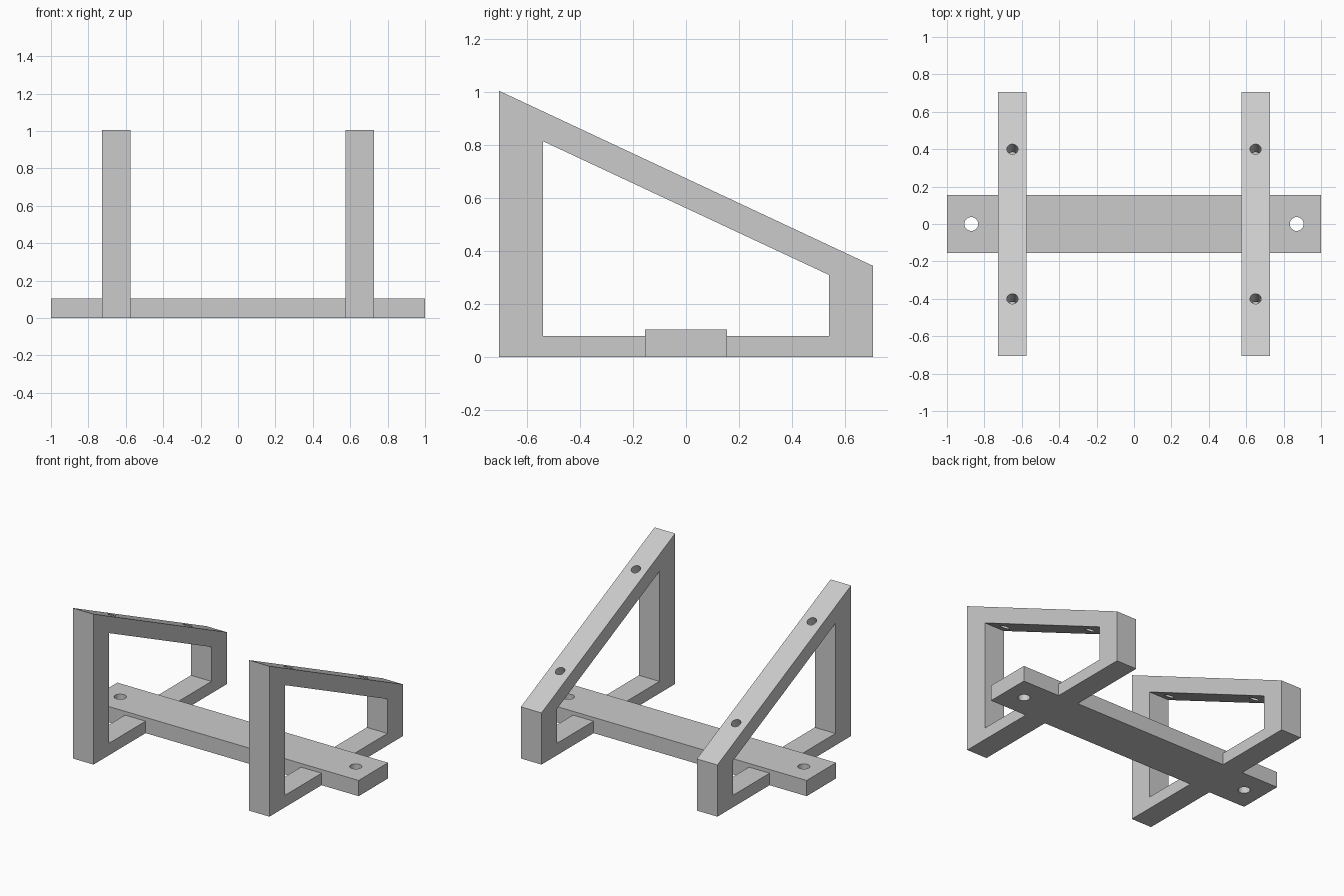
import bpy
import bmesh
import math
from mathutils import Vector, Matrix

if "Cube" in bpy.data.objects:
    bpy.data.objects.remove(bpy.data.objects["Cube"], do_unlink=True)

grey = bpy.data.materials.new("plain grey")
grey.use_nodes = True
grey.diffuse_color = (0.6, 0.6, 0.6, 1)
grey.node_tree.nodes["Principled BSDF"].inputs["Base Color"].default_value = (0.6, 0.6, 0.6, 1)


def add_object(name, bm):
    bmesh.ops.recalc_face_normals(bm, faces=bm.faces)
    mesh = bpy.data.meshes.new(name)
    bm.to_mesh(mesh)
    bm.free()
    mesh.materials.append(grey)
    obj = bpy.data.objects.new(name, mesh)
    bpy.context.collection.objects.link(obj)
    return obj


def prism(name, profile, x0, x1):
    """Extrude a side profile of (y, z) points from x0 to x1."""
    bm = bmesh.new()
    face = bm.faces.new([bm.verts.new((x0, y, z)) for y, z in profile])
    new = bmesh.ops.extrude_face_region(bm, geom=[face])["geom"]
    bmesh.ops.translate(bm, vec=(x1 - x0, 0, 0),
                        verts=[v for v in new if isinstance(v, bmesh.types.BMVert)])
    return add_object(name, bm)


def drill(name, centre, radius, depth, tilt=0):
    """Cylinder cutter whose axis leans from vertical about x."""
    bm = bmesh.new()
    place = Matrix.Translation(centre) @ Matrix.Rotation(tilt, 4, 'X')
    bmesh.ops.create_cone(bm, cap_ends=True, segments=32, radius1=radius,
                          radius2=radius, depth=depth, matrix=place)
    cutter = add_object(name, bm)
    cutter.hide_render = True
    return cutter


def combine(target, other, operation):
    """Apply a boolean and discard the second solid."""
    mod = target.modifiers.new(operation.lower(), 'BOOLEAN')
    mod.operation, mod.solver, mod.object = operation, 'EXACT', other
    bpy.context.view_layer.objects.active = target
    bpy.ops.object.modifier_apply(modifier=mod.name)
    bpy.data.objects.remove(other, do_unlink=True)


# Side profiles of the sloped frames
depth, front_z, back_z = 0.705, 1.005, 0.345
outer = [(-depth, 0), (depth, 0), (depth, back_z), (-depth, front_z)]
inner = [(-0.54, 0.08), (0.54, 0.08), (0.54, 0.31), (-0.54, 0.815)]
slope = math.atan2(back_z - front_z, 2 * depth)

# Flat cross bar, with a mounting hole near each end
bar = prism("cross_bar_with_frames", [(-0.155, 0), (0.155, 0), (0.155, 0.105), (-0.155, 0.105)], -1, 1)

for side, label in ((1, "left"), (-1, "right")):
    # Frame with its opening
    frame = prism(label + "_frame", outer, side * 0.65 - 0.076, side * 0.65 + 0.076)
    opening = prism(label + "_opening", inner, side * 0.65 - 0.2, side * 0.65 + 0.2)
    combine(frame, opening, 'DIFFERENCE')
    # Holes square to the sloped rail
    for y in (-0.4, 0.4):
        top = (front_z + back_z) / 2 + y * math.tan(slope)
        hole = drill("rail_hole", Vector((side * 0.65, y, top)), 0.03, 0.3, slope)
        combine(frame, hole, 'DIFFERENCE')
    combine(bar, frame, 'UNION')
    combine(bar, drill("end_hole", Vector((side * 0.87, 0, 0.05)), 0.037, 0.4), 'DIFFERENCE')

# Smooth hole walls, sharp edges elsewhere
bpy.ops.object.select_all(action='DESELECT')
bar.select_set(True)
bpy.context.view_layer.objects.active = bar
bpy.ops.object.shade_smooth_by_angle(angle=math.radians(20))
